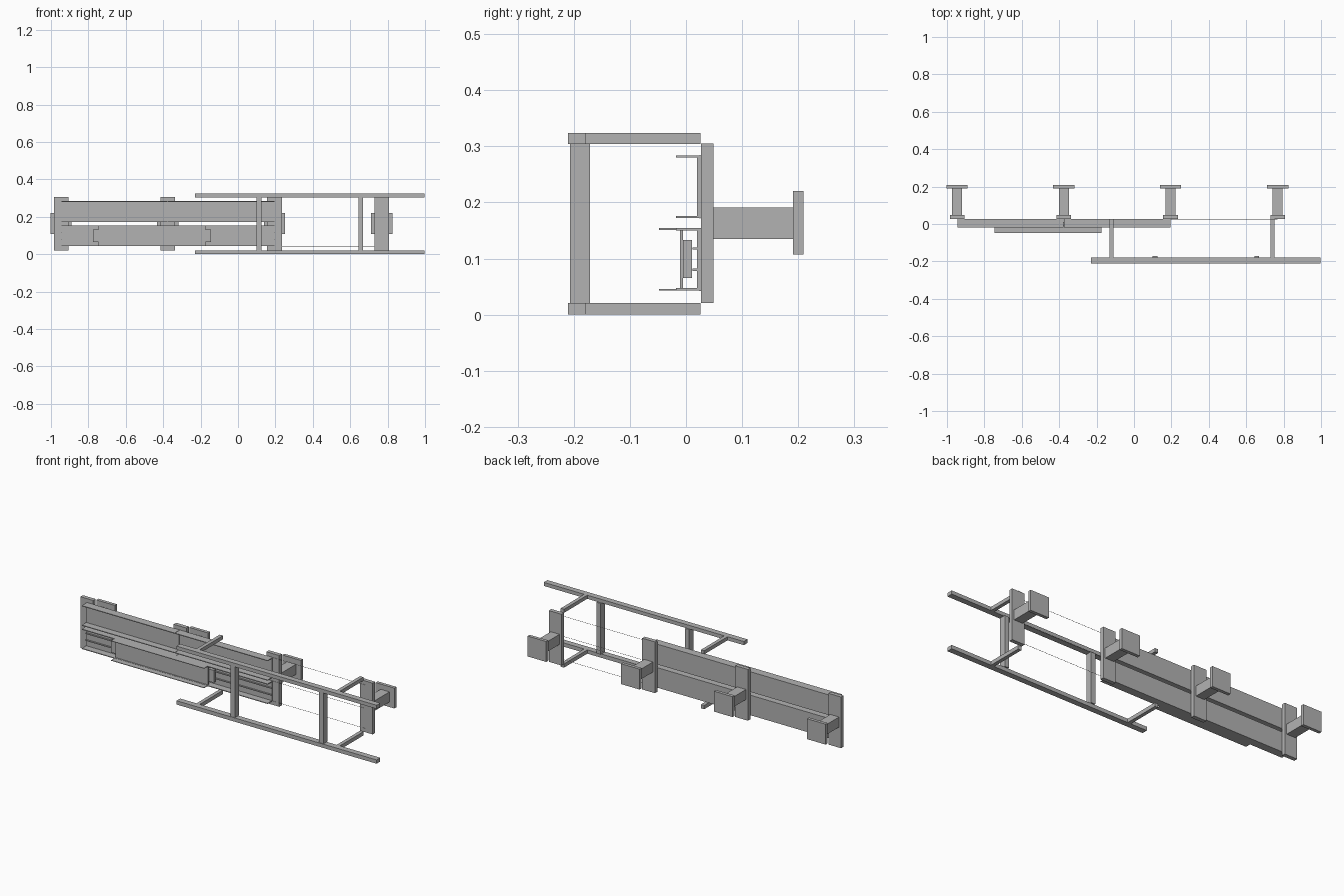
import bpy
import bmesh

default = bpy.data.objects.get("Cube")
if default:
    bpy.data.objects.remove(default, do_unlink=True)

GREY = (0.45, 0.45, 0.45, 1)
steel = bpy.data.materials.new("grey steel")
steel.use_nodes = True
steel.diffuse_color = GREY
steel.node_tree.nodes["Principled BSDF"].inputs["Base Color"].default_value = GREY


def make_object(name, bm):
    bmesh.ops.recalc_face_normals(bm, faces=bm.faces)
    mesh = bpy.data.meshes.new(name)
    bm.to_mesh(mesh)
    bm.free()
    mesh.materials.append(steel)
    obj = bpy.data.objects.new(name, mesh)
    bpy.context.collection.objects.link(obj)


def box(name, x, y, z):
    """Box from its (min, max) range on each axis."""
    bm = bmesh.new()
    bmesh.ops.create_cube(bm, size=1)
    for v in bm.verts:
        v.co = [r[0] + (c + 0.5) * (r[1] - r[0]) for c, r in zip(v.co, (x, y, z))]
    make_object(name, bm)


def channel(name, x, y, z, web, flange):
    """U-shaped channel along x, open to the front."""
    (y0, y1), (z0, z1) = y, z
    profile = [(y0, z0), (y1, z0), (y1, z1), (y0, z1),
               (y0, z1 - flange), (y1 - web, z1 - flange),
               (y1 - web, z0 + flange), (y0, z0 + flange)]
    bm = bmesh.new()
    face = bm.faces.new([bm.verts.new((x[0], *p)) for p in profile])
    ext = bmesh.ops.extrude_face_region(bm, geom=[face], use_keep_orig=True)
    moved = [g for g in ext["geom"] if isinstance(g, bmesh.types.BMVert)]
    bmesh.ops.translate(bm, verts=moved, vec=(x[1] - x[0], 0, 0))
    make_object(name, bm)


def around(c, half):
    return (c - half, c + half)


# Wall brackets: upright plate, stem and wall plate
bracket_x = [-0.946, -0.375, 0.195, 0.768]
for i, cx in enumerate(bracket_x, 1):
    box(f"bracket_{i}_upright", around(cx, 0.039), (0.027, 0.049), (0.021, 0.305))
    box(f"bracket_{i}_stem", around(cx, 0.027), (0.049, 0.191), (0.135, 0.191))
    box(f"bracket_{i}_wall_plate", around(cx, 0.057), (0.191, 0.209), (0.107, 0.22))

# Upper and lower channels, in two lengths meeting at the second bracket
LOWER, UPPER = (0.043, 0.154), (0.172, 0.284)
for i in range(2):
    span = (bracket_x[i] + 0.001, bracket_x[i + 1] - 0.001)
    for level, z in (("lower", LOWER), ("upper", UPPER)):
        channel(f"{level}_channel_{i + 1}", span, (-0.018, 0.027), z, 0.007, 0.004)
    # Narrow track ridges inside the lower channel
    for side, z in (("lower", 0.08), ("upper", 0.118)):
        box(f"track_{side}_ridge_{i + 1}", span, (0.012, 0.021), around(z, 0.002))

# Cover over the lower channel, with its backing bar
channel("cover_channel", (-0.745, -0.175), (-0.048, -0.005), LOWER, 0.006, 0.003)
box("cover_backing_bar", (-0.775, -0.145), (-0.005, 0.011), (0.065, 0.133))

# Thin guide wires across the open bay
for i, z in enumerate(LOWER + UPPER, 1):
    box(f"guide_wire_{i}", bracket_x[2:], around(0.025, 0.0006), around(z, 0.0006))

# Front handrail frame: long rails with arms reaching back
for level, z in (("lower", (0, 0.021)), ("upper", (0.304, 0.324))):
    box(f"{level}_rail", (-0.23, 0.997), (-0.21, -0.178), z)
    for side, cx in (("right", -0.12), ("left", 0.74)):
        box(f"{level}_{side}_arm", around(cx, 0.01), (-0.178, 0.026), z)

# Uprights joining the two rails
for side, cx in (("right", 0.113), ("left", 0.656)):
    box(f"{side}_frame_upright", around(cx, 0.013), (-0.207, -0.171), (0.021, 0.304))
